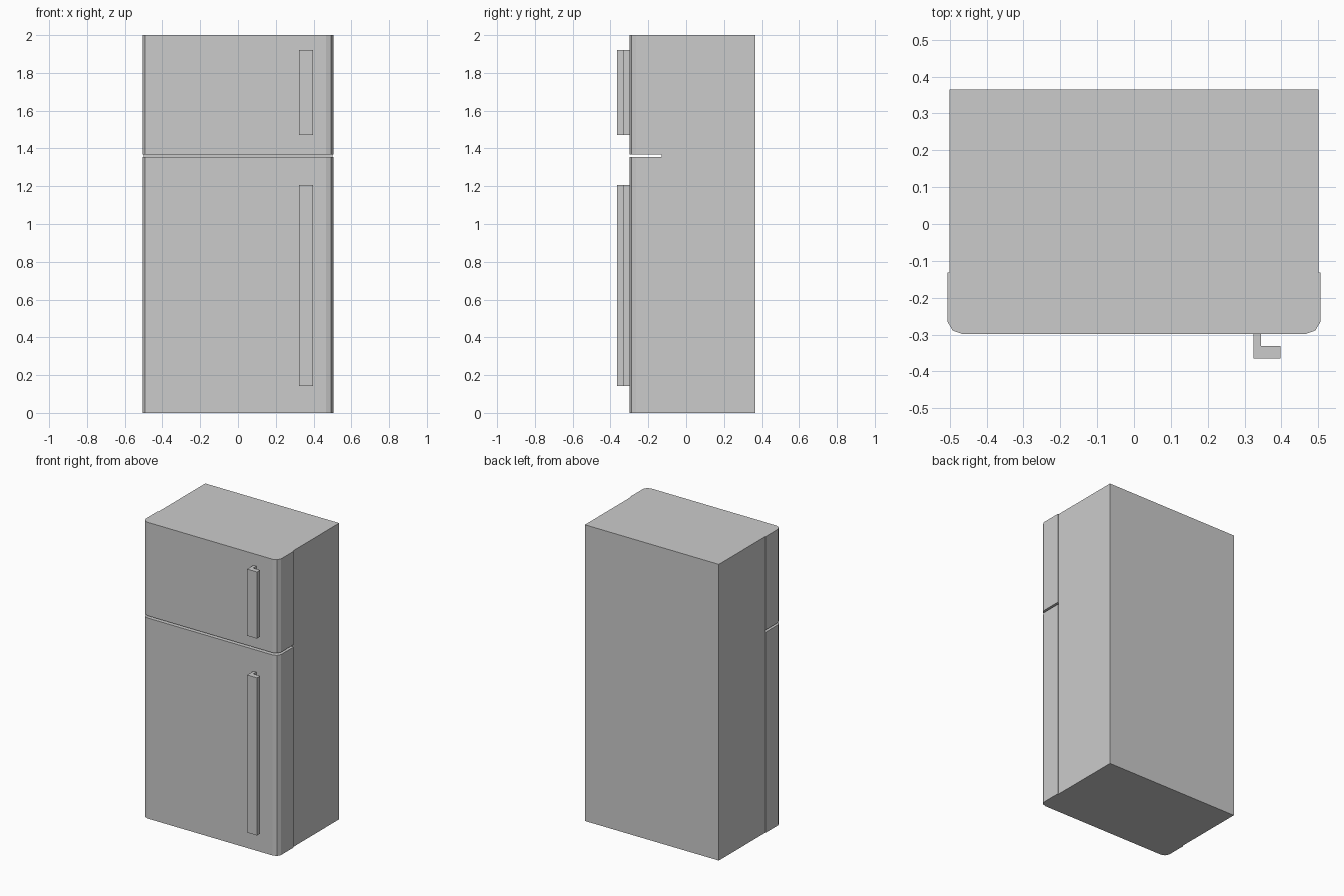
import bpy
import bmesh

if "Cube" in bpy.data.objects:
    bpy.data.objects.remove(bpy.data.objects["Cube"])


def prism(name, profile, z0, z1):
    """Extrude an XY outline from z0 up to z1."""
    bm = bmesh.new()
    base = bm.faces.new([bm.verts.new((x, y, z0)) for x, y in profile])
    top = bmesh.ops.extrude_face_region(bm, geom=[base])["geom"]
    verts = [v for v in top if isinstance(v, bmesh.types.BMVert)]
    bmesh.ops.translate(bm, verts=verts, vec=(0, 0, z1 - z0))
    bmesh.ops.recalc_face_normals(bm, faces=bm.faces)
    mesh = bpy.data.meshes.new(name)
    bm.to_mesh(mesh)
    bm.free()
    obj = bpy.data.objects.new(name, mesh)
    bpy.context.collection.objects.link(obj)
    return obj


SEAM, FRONT, BACK = -0.131, -0.298, 0.365

# Cabinet behind the doors
prism("cabinet", [(-0.5, SEAM), (0.5, SEAM), (0.5, BACK), (-0.5, BACK)], 0, 2)

# Door outline with faceted front corners, mirrored across x
half = [(0.506, SEAM), (0.506, -0.265), (0.492, -0.289), (0.467, FRONT)]
door = half + [(-x, y) for x, y in reversed(half)]

# L-shaped handle section
handle = [(0.324, FRONT), (0.324, -0.365), (0.397, -0.365),
          (0.397, -0.331), (0.345, -0.331), (0.345, FRONT)]

# Each door with its handle: door z range, handle z range
for label, d, h in (("fridge", (0, 1.354), (0.142, 1.206)),
                    ("freezer", (1.369, 2), (1.471, 1.921))):
    prism(label + "_door", door, *d)
    prism(label + "_handle", handle, *h)
